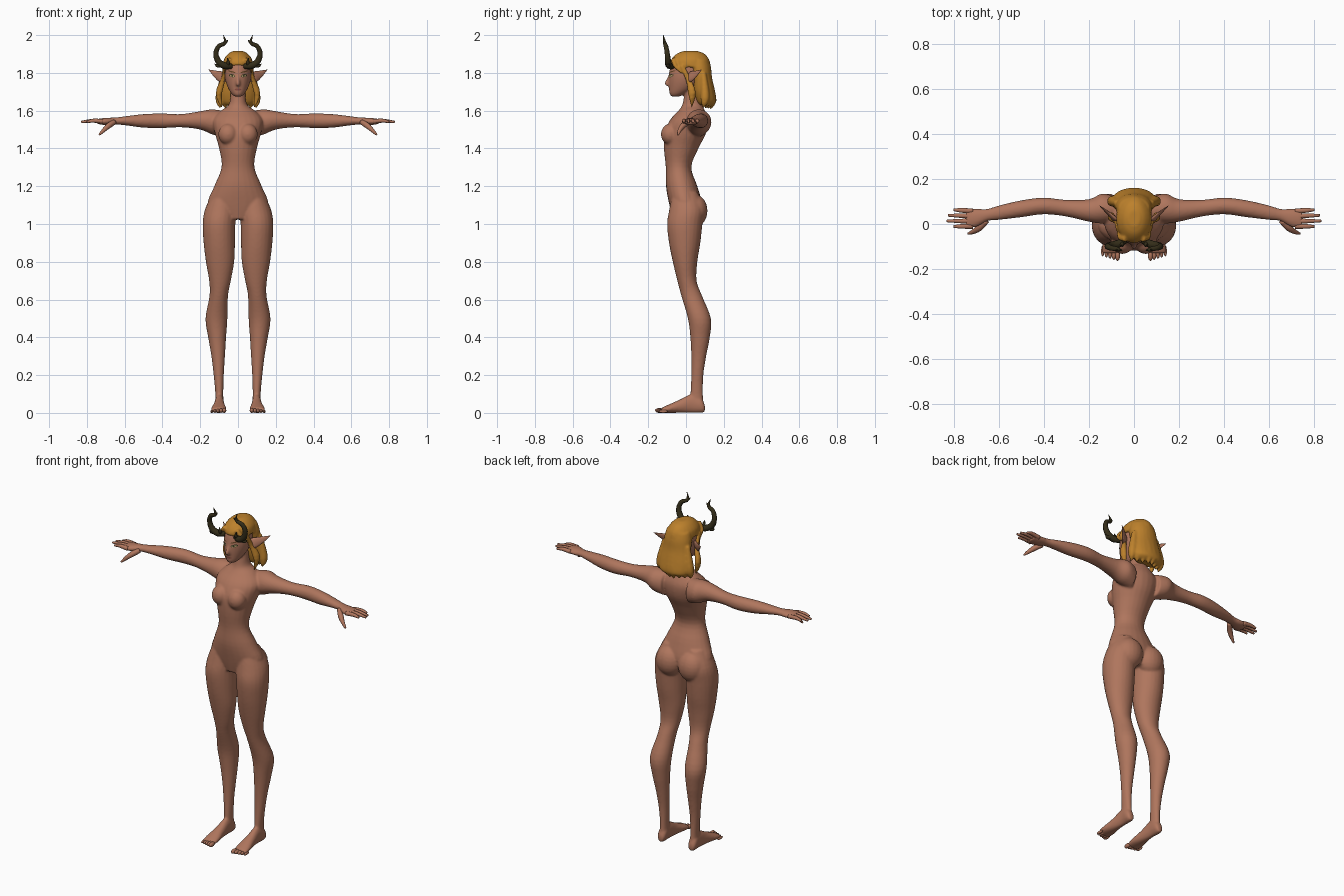
import bpy, bmesh, math
from mathutils import Vector, Matrix
from mathutils.bvhtree import BVHTree

cube = bpy.data.objects.get("Cube")
if cube:
    bpy.data.objects.remove(cube)


def material(name, *rgb):
    mat = bpy.data.materials.new(name)
    mat.use_nodes = True
    mat.diffuse_color = (*rgb, 1)
    shader = next(n for n in mat.node_tree.nodes if n.type == 'BSDF_PRINCIPLED')
    shader.inputs["Base Color"].default_value = (*rgb, 1)
    return mat


SKIN = material("skin", .43, .18, .11)
HAIR = material("golden hair", .51, .22, .025)
HORN = material("dark horn", .035, .027, .01)
EYE = material("eye", .5, .36, .16)
IRIS = material("iris", .04, .04, .015)
BROW = material("brow", .13, .06, .02)
LIP = material("lip", .25, .075, .055)


def smooth_rows(rows, steps=4):
    """Pass a soft curve through a list of rows or points."""
    rows = [Vector(r) for r in rows]
    out = []
    for i in range(len(rows) - 1):
        p, q = rows[i], rows[i + 1]
        before, after = rows[max(i - 1, 0)], rows[min(i + 2, len(rows) - 1)]
        for k in range(steps):
            t = k / steps
            out.append(.5 * (2 * p + (q - before) * t
                             + (2 * before - 5 * p + 4 * q - after) * t * t
                             + (3 * p - before - 3 * q + after) * t ** 3))
    return out + [rows[-1]]


def skin_rings(bm, rings):
    rings = [[bm.verts.new(p) for p in ring] for ring in rings]
    n = len(rings[0])
    for low, high in zip(rings, rings[1:]):
        for i in range(n):
            j = (i + 1) % n
            bm.faces.new((low[i], low[j], high[j], high[i]))
    bm.faces.new(rings[0][::-1])
    bm.faces.new(rings[-1])


def loft(bm, axis, rows, n=24):
    """Oval sections along an axis: position, then low and high of both other axes."""
    rings = []
    for t, a0, a1, b0, b1 in smooth_rows(rows):
        ring = []
        for i in range(n):
            w = math.tau * i / n
            a = (a0 + a1) / 2 + (a1 - a0) / 2 * math.cos(w)
            b = (b0 + b1) / 2 + (b1 - b0) / 2 * math.sin(w)
            ring.append({'x': (t, a, b), 'y': (a, t, b), 'z': (a, b, t)}[axis])
        rings.append(ring)
    skin_rings(bm, rings)


def column(bm, rows):
    """Upright loft centred on x: height, half width, front, back."""
    loft(bm, 'z', [(z, -w, w, front, back) for z, w, front, back in rows])


def tube(bm, points, radii, flat=1, n=10):
    path = smooth_rows([(*p, r) for p, r in zip(points, radii)])
    centres = [p.to_3d() for p in path]
    rings = []
    for i, c in enumerate(centres):
        d = (centres[min(i + 1, len(path) - 1)] - centres[max(i - 1, 0)]).normalized()
        u = d.cross(Vector((0, .3, 1))).normalized()
        v = u.cross(d)
        r = max(path[i][3], .0008)
        rings.append([c + r * (flat * u * math.cos(math.tau * k / n)
                               + v * math.sin(math.tau * k / n)) for k in range(n)])
    skin_rings(bm, rings)


def ball(bm, centre, radii):
    bmesh.ops.create_uvsphere(bm, u_segments=20, v_segments=12, radius=1,
                              matrix=Matrix.LocRotScale(Vector(centre), None, Vector(radii)))


def mirror(bm):
    copy = bmesh.ops.duplicate(bm, geom=bm.verts[:] + bm.edges[:] + bm.faces[:])
    for v in copy["geom"]:
        if isinstance(v, bmesh.types.BMVert):
            v.co.x *= -1


def finish(name, bm, mat, voxel=0, relax=0):
    bmesh.ops.recalc_face_normals(bm, faces=bm.faces)
    mesh = bpy.data.meshes.new(name)
    bm.to_mesh(mesh)
    bm.free()
    mesh.materials.append(mat)
    mesh.polygons.foreach_set("use_smooth", [True] * len(mesh.polygons))
    obj = bpy.data.objects.new(name, mesh)
    bpy.context.collection.objects.link(obj)
    if voxel:
        blend = obj.modifiers.new("blend", 'REMESH')
        blend.mode, blend.voxel_size, blend.use_smooth_shade = 'VOXEL', voxel, True
        soft = obj.modifiers.new("soften", 'SMOOTH')
        soft.factor, soft.iterations = .5, relax
    return obj


# Body: limbs first, mirrored, then the trunk and head
bm = bmesh.new()
loft(bm, 'z', [(1.17, .03, .13, -.07, .06), (1.08, .008, .174, -.088, .095),
               (1, .014, .187, -.1, .087), (.9, .016, .182, -.09, .076),
               (.8, .02, .17, -.07, .06), (.7, .038, .153, -.046, .056),
               (.62, .053, .151, -.025, .085), (.5, .056, .172, .01, .132),
               (.4, .063, .158, .023, .126), (.3, .069, .141, .028, .107),
               (.2, .075, .129, .028, .092), (.1, .078, .12, .023, .09),
               (.03, .075, .122, .02, .094)])
loft(bm, 'y', [(.1, .085, .115, .005, .04), (.08, .075, .125, 0, .08),
               (.03, .075, .123, 0, .1), (-.03, .07, .13, 0, .072),
               (-.09, .061, .142, 0, .045), (-.13, .064, .143, 0, .027)])
loft(bm, 'x', [(.08, .01, .12, 1.46, 1.6), (.14, .002, .135, 1.475, 1.607),
               (.2, .01, .11, 1.5, 1.597), (.3, .033, .107, 1.512, 1.582),
               (.4, .043, .117, 1.508, 1.585), (.5, .03, .105, 1.51, 1.582),
               (.6, .018, .082, 1.523, 1.57), (.65, .013, .067, 1.526, 1.564),
               (.7, -.014, .067, 1.523, 1.562), (.745, -.018, .064, 1.53, 1.557)])
ball(bm, (.052, -.083, 1.475), (.052, .05, .056))
ball(bm, (.072, .05, 1.07), (.078, .064, .085))
mirror(bm)
column(bm, [(1.025, .08, -.07, .06), (1.1, .16, -.088, .085), (1.2, .126, -.106, .06),
            (1.3, .087, -.107, .028), (1.4, .1, -.117, .066), (1.48, .122, -.115, .106),
            (1.55, .132, -.085, .116), (1.6, .09, -.04, .1), (1.63, .05, -.02, .085),
            (1.68, .04, -.01, .075), (1.75, .038, 0, .07)])
column(bm, [(1.675, .018, -.078, -.035), (1.69, .035, -.087, 0), (1.72, .053, -.09, .05),
            (1.76, .067, -.092, .09), (1.8, .071, -.09, .105), (1.85, .066, -.077, .1),
            (1.885, .045, -.05, .07), (1.9, .02, -.02, .04)])
tube(bm, [(0, -.086, 1.79), (0, -.094, 1.765), (0, -.101, 1.744), (0, -.088, 1.734)],
     [.006, .009, .013, .008])
body = finish("body", bm, SKIN, .006, 6)

# Fingers and thumbs
bm = bmesh.new()
for i, tip in enumerate((.8, .83, .825, .8)):
    y = -.01 + .0225 * i
    tube(bm, [(.715, y, 1.543), (.765, y * 1.05, 1.547), (tip, y * 1.1, 1.54)],
         [.012, .0105, .006])
tube(bm, [(.655, .015, 1.54), (.685, -.016, 1.52), (.71, -.033, 1.497), (.735, -.043, 1.472)],
     [.014, .015, .011, .005])
mirror(bm)
finish("fingers", bm, SKIN)

# Toes, largest on the inner side
bm = bmesh.new()
for i in range(5):
    size = .013 - .0012 * i
    ball(bm, (.073 + .0165 * i, -.14 + .005 * i, size), (size * .85, .024, size))
mirror(bm)
finish("toes", bm, SKIN)

# Pointed ears
bm = bmesh.new()
tube(bm, [(.06, .005, 1.768), (.085, .022, 1.778), (.115, .05, 1.793), (.155, .083, 1.817)],
     [.018, .03, .02, .001], flat=.3)
mirror(bm)
finish("ears", bm, SKIN)

# Hair: side locks and ragged back ends, then the crown and back mass
bm = bmesh.new()
tube(bm, [(.07, -.025, 1.84), (.078, .01, 1.77), (.101, .032, 1.69), (.085, .03, 1.615)],
     [.014, .014, .022, .003], flat=.8)
tube(bm, [(.035, -.065, 1.875), (.062, -.058, 1.84), (.073, -.025, 1.8)], [.015, .012, .004])
for i in range(4):
    x = .012 + .027 * i
    tube(bm, [(x * .8, .12 - x * .3, 1.8), (x, .138 - x * .4, 1.69),
              (x * 1.05, .145 - x * .5, 1.645), (x, .135 - x * .5, 1.605 + x * .1)],
         [.014, .024, .02, .003])
mirror(bm)
column(bm, [(1.916, .025, -.01, .06), (1.903, .05, -.046, .095), (1.875, .073, -.075, .12),
            (1.845, .079, -.085, .13), (1.83, .078, -.06, .13)])
column(bm, [(1.87, .07, .01, .12), (1.83, .08, .01, .132), (1.77, .085, .03, .139),
            (1.7, .098, .04, .154), (1.65, .094, .055, .161), (1.63, .075, .07, .145)])
finish("hair", bm, HAIR, .006, 3)

# Curved horns with short prongs
bm = bmesh.new()
tube(bm, [(.035, -.07, 1.835), (.07, -.088, 1.838), (.102, -.095, 1.858), (.117, -.099, 1.9),
          (.103, -.106, 1.94), (.068, -.113, 1.96), (.078, -.12, 2)],
     [.014, .018, .017, .014, .012, .009, .001])
tube(bm, [(.085, -.09, 1.845), (.108, -.094, 1.838), (.124, -.09, 1.848)], [.014, .01, .001])
tube(bm, [(.055, -.082, 1.838), (.052, -.094, 1.858), (.057, -.095, 1.88)], [.011, .008, .001])
tube(bm, [(.075, -.112, 1.957), (.062, -.115, 1.964), (.052, -.117, 1.975)], [.009, .006, .001])
mirror(bm)
finish("horns", bm, HORN)

# Painted face details: thin patches laid on the face
bpy.context.view_layer.update()
face = BVHTree.FromObject(body, bpy.context.evaluated_depsgraph_get())


def patch(name, mat, x, z, width, height, lift, slant=0, n=16):
    bm = bmesh.new()

    def point(scale, w):
        px = x + scale * width * math.cos(w)
        pz = z + scale * height * math.sin(w) + slant * (px - x)
        hit = face.ray_cast(Vector((px, -1, pz)), Vector((0, 1, 0)))[0]
        return bm.verts.new((px, (hit.y if hit else -.07) - lift, pz))
    rings = [[point(s, math.tau * i / n) for i in range(n)] for s in (.35, .7, 1)]
    bm.faces.new(rings[0])
    for inner, outer in zip(rings, rings[1:]):
        for i in range(n):
            j = (i + 1) % n
            bm.faces.new((inner[i], outer[i], outer[j], inner[j]))
    finish(name, bm, mat)


for side, label in ((1, "left"), (-1, "right")):
    patch(label + "_eye_liner", IRIS, side * .031, 1.785, .0165, .008, .001, side * .15)
    patch(label + "_eye", EYE, side * .031, 1.784, .013, .0055, .002, side * .15)
    patch(label + "_iris", IRIS, side * .03, 1.784, .0045, .005, .003)
    patch(label + "_brow", BROW, side * .033, 1.806, .02, .0035, .0015, side * .25)
patch("lips", LIP, 0, 1.712, .018, .006, .0015)
